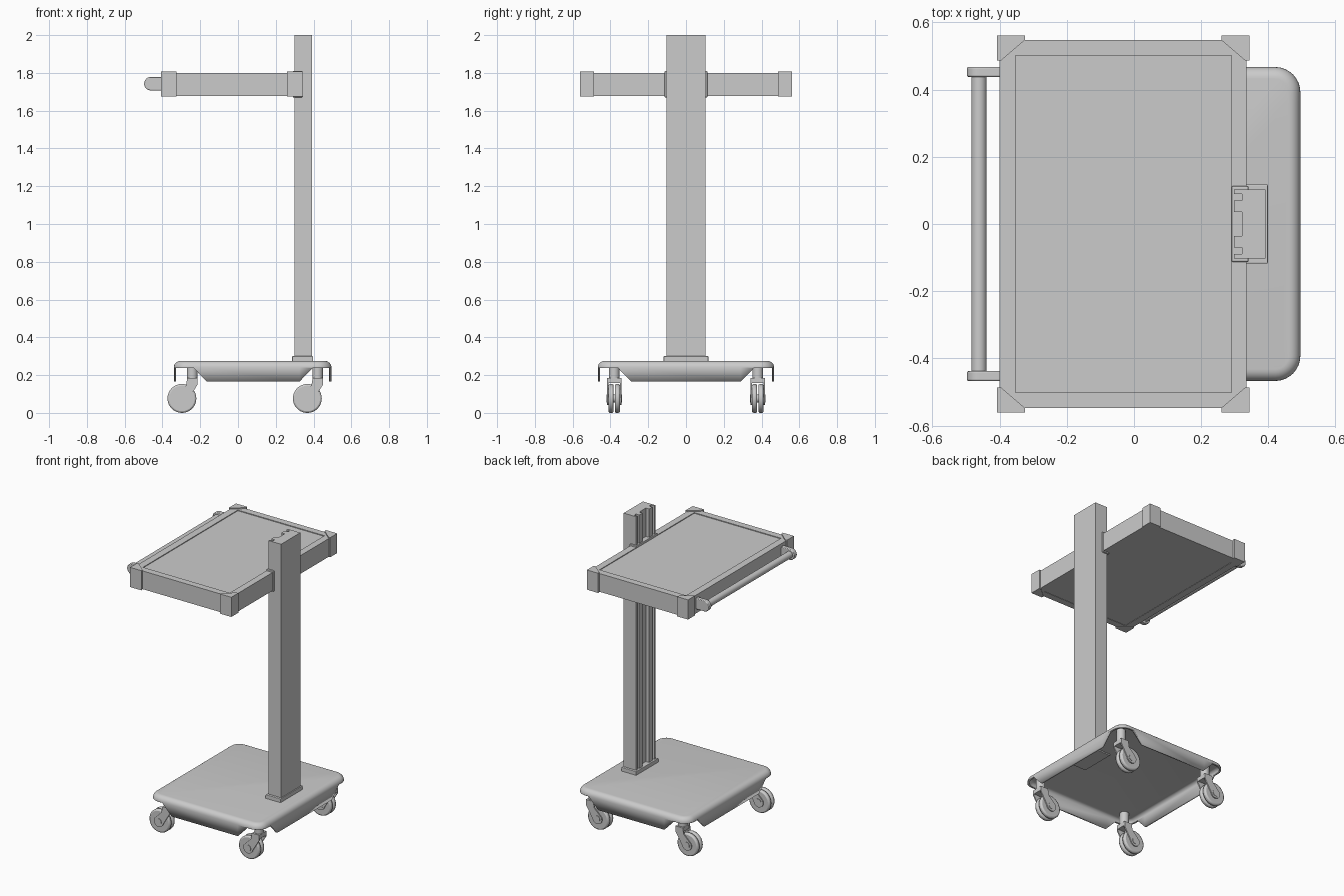
import bpy, bmesh
from math import pi, cos, sin, radians

if "Cube" in bpy.data.objects:
    bpy.data.objects.remove(bpy.data.objects["Cube"])


def make(name, verts, faces, smooth=False, bevel=0):
    me = bpy.data.meshes.new(name)
    me.from_pydata(verts, [], faces)
    ob = bpy.data.objects.new(name, me)
    bpy.context.collection.objects.link(ob)
    if bevel:
        m = ob.modifiers.new("bevel", 'BEVEL')
        m.width, m.segments = bevel, 2
    if smooth:
        bpy.context.view_layer.objects.active = ob
        bpy.ops.object.select_all(action='DESELECT')
        ob.select_set(True)
        bpy.ops.object.shade_smooth_by_angle(angle=radians(35))
    return ob


def prism(name, pts, lo, hi, axis='z', **kw):
    """Extrude a 2D outline along z (pts = x,y) or y (pts = x,z)."""
    put = (lambda p, h: (p[0], p[1], h)) if axis == 'z' else (lambda p, h: (p[0], h, p[1]))
    n = len(pts)
    verts = [put(p, lo) for p in pts] + [put(p, hi) for p in pts]
    faces = [list(range(n))[::-1], list(range(n, 2 * n))]
    faces += [(i, (i + 1) % n, n + (i + 1) % n, n + i) for i in range(n)]
    ob = make(name, verts, faces, **kw)
    bm = bmesh.new()
    bm.from_mesh(ob.data)
    bmesh.ops.recalc_face_normals(bm, faces=bm.faces)
    bm.to_mesh(ob.data)
    bm.free()
    return ob


def box(name, x0, x1, y0, y1, z0, z1, **kw):
    return prism(name, [(x0, y0), (x1, y0), (x1, y1), (x0, y1)], z0, z1, **kw)


def circle(cx, cy, r, n=32, a0=0, a1=2 * pi, closed=True):
    d = n if closed else n - 1
    return [(cx + r * cos(a0 + (a1 - a0) * i / d), cy + r * sin(a0 + (a1 - a0) * i / d))
            for i in range(n)]


# Base cover: rounded shell whose skirt is cut away at the corners
X0, X1, Y, R = -0.34, 0.495, 0.467, 0.075
TOP, LIP, LOW, ROUND = 0.275, 0.238, 0.165, 0.035


def outline(inset):
    x0, x1, y, r = X0 + inset, X1 - inset, Y - inset, R - inset
    xs = [(-0.235, LIP), (-0.165, LOW), (0.325, LOW), (0.395, LIP)]
    ys = [(-0.36, LIP), (-0.29, LOW), (0.29, LOW), (0.36, LIP)]

    def arc(cx, cy, a):
        return [(p[0], p[1], LIP) for p in circle(cx, cy, r, 9, a, a + pi / 2, False)]
    pts = [(x, -y, z) for x, z in xs] + arc(x1 - r, -y + r, -pi / 2)
    pts += [(x1, v, z) for v, z in ys] + arc(x1 - r, y - r, 0)
    pts += [(x, y, z) for x, z in xs[::-1]] + arc(x0 + r, y - r, pi / 2)
    pts += [(x0, v, z) for v, z in ys[::-1]] + arc(x0 + r, -y + r, pi)
    return pts


verts, faces = [], []
steps = 6
for k in range(steps + 1):
    a = pi / 2 * k / steps
    verts += [(x, y, TOP - ROUND * (1 - cos(a))) for x, y, z in outline(ROUND * (1 - sin(a)))]
verts += outline(0)
n = len(outline(0))
faces.append(list(range(n)))
for k in range(steps + 1):
    for i in range(n):
        j = (i + 1) % n
        faces.append((k * n + i, (k + 1) * n + i, (k + 1) * n + j, k * n + j))
base = make("base_cover", verts, faces, smooth=True)
sol = base.modifiers.new("thickness", 'SOLIDIFY')
sol.thickness, sol.offset = 0.012, -1

# Column collar and slotted column
box("column_collar", 0.287, 0.398, -0.118, 0.118, 0.255, 0.30, bevel=0.003)
half = [(0.298, 0.102), (0.298, 0.09), (0.322, 0.09), (0.322, 0.07),
        (0.298, 0.07), (0.298, 0.035), (0.322, 0.035)]
profile = [(0.391, 0.102)] + half + [(x, -y) for x, y in half[::-1]] + [(0.391, -0.102)]
prism("column", profile, 0.26, 2.0)

# Tray: frame rails, panel, column bracket
for s in (-1, 1):
    y0, y1 = sorted((s * 0.502, s * 0.547))
    box("tray_side_rail", -0.40, 0.335, y0, y1, 1.678, 1.80)
box("tray_handle_rail", -0.40, -0.353, -0.502, 0.502, 1.678, 1.80)
box("tray_column_rail", 0.29, 0.335, -0.502, 0.502, 1.678, 1.80)
box("tray_panel", -0.355, 0.292, -0.504, 0.504, 1.68, 1.795)
box("tray_bracket", 0.29, 0.341, -0.113, 0.113, 1.67, 1.81, bevel=0.004)

# Tray corner caps
cx, hx = -0.0325, 0.3755
corner = [(hx, 0.561), (hx - 0.083, 0.561), (hx - 0.083, 0.547),
          (hx - 0.013, 0.487), (hx, 0.487)]
for sx in (-1, 1):
    for sy in (-1, 1):
        prism("tray_corner", [(cx + sx * x, sy * y) for x, y in corner], 1.675, 1.807)

# Handle
hz = 1.743
for s in (-1, 1):
    y0, y1 = sorted((s * 0.438, s * 0.467))
    prism("handle_bracket", [(-0.395, hz - 0.036), (-0.395, hz + 0.036)]
          + circle(-0.461, hz, 0.036, 17, pi / 2, 3 * pi / 2, False),
          y0, y1, 'y', smooth=True, bevel=0.004)
prism("handle_bar", circle(-0.461, hz, 0.0225), -0.445, 0.445, 'y', smooth=True)


# Casters: twin wheel halves, hub, fork arms and swivel, trailing toward -x
def caster(wx, wy):
    wz, r = 0.0765, 0.0765
    for s in (-1, 1):
        y0, y1 = sorted((wy + s * 0.003, wy + s * 0.031))
        prism("caster_wheel", circle(wx, wz, r, 36), y0, y1, 'y', smooth=True, bevel=0.009)
        y0, y1 = sorted((wy + s * 0.030, wy + s * 0.038))
        arm = circle(wx, wz, 0.035, 13, pi * 0.85, pi * 1.95, False)
        arm += [(wx + x, z) for x, z in [(0.083, 0.15), (0.083, 0.185), (0.028, 0.185), (0.022, 0.145)]]
        prism("caster_fork", arm, y0, y1, 'y', smooth=True)
    prism("caster_hub", circle(wx, wz, 0.022, 20), wy - 0.041, wy + 0.041, 'y', smooth=True)
    box("caster_crown", wx + 0.028, wx + 0.083, wy - 0.032, wy + 0.032, 0.158, 0.185)
    prism("caster_swivel", circle(wx + 0.055, wy, 0.028, 24), 0.18, 0.265, smooth=True)


for wx in (-0.297, 0.367):
    for wy in (-0.38, 0.38):
        caster(wx, wy)
